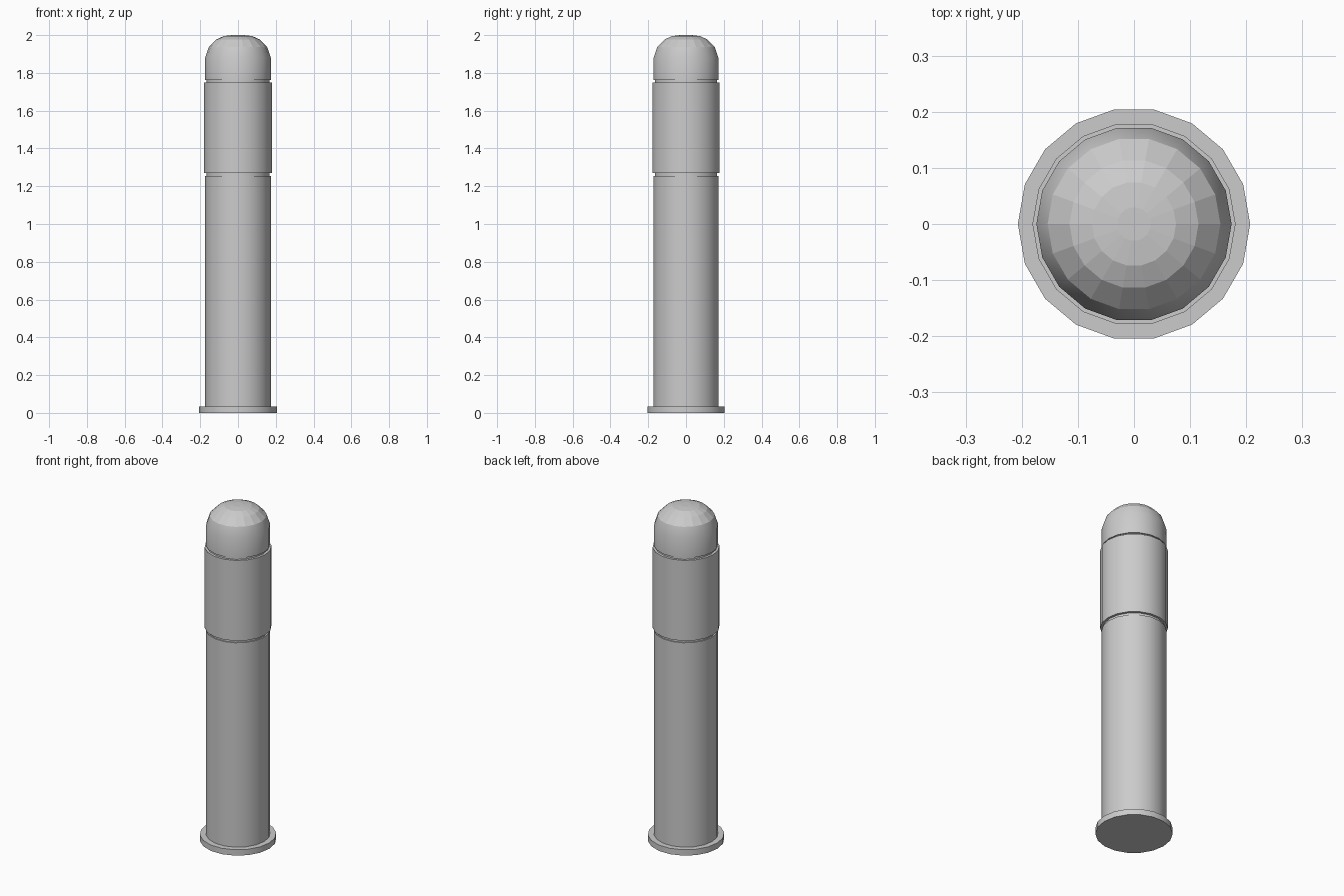
import bpy, bmesh
from math import sin, cos, tau, radians

if "Cube" in bpy.data.objects:
    bpy.data.objects.remove(bpy.data.objects["Cube"])

SIDES = 18


def lathe(name, profile, flat_above=99.0):
    """Revolve (radius, z) points around z and close both ends."""
    bm = bmesh.new()
    rings = [[bm.verts.new((r * cos(tau * i / SIDES), r * sin(tau * i / SIDES), z))
              for i in range(SIDES)] for r, z in profile]
    for low, high in zip(rings, rings[1:]):
        for i in range(SIDES):
            j = (i + 1) % SIDES
            bm.faces.new((low[i], low[j], high[j], high[i]))
    bm.faces.new(rings[0][::-1])
    bm.faces.new(rings[-1])
    bmesh.ops.recalc_face_normals(bm, faces=bm.faces)
    mesh = bpy.data.meshes.new(name)
    bm.to_mesh(mesh)
    bm.free()
    obj = bpy.data.objects.new(name, mesh)
    bpy.context.collection.objects.link(obj)
    bpy.ops.object.select_all(action='DESELECT')
    obj.select_set(True)
    bpy.context.view_layer.objects.active = obj
    bpy.ops.object.shade_smooth_by_angle(angle=radians(30))
    # Faceted crown
    for p in mesh.polygons:
        if p.center.z > flat_above:
            p.use_smooth = False
    return obj


# Ground flange
lathe("base_flange", [(0.207, 0), (0.207, 0.035)])

# Main post
lathe("post_shaft", [(0.174, 0.035), (0.174, 1.255)])

# Narrow grooves above and below the sleeve
lathe("lower_groove", [(0.167, 1.255), (0.167, 1.27)])
lathe("upper_groove", [(0.167, 1.75), (0.167, 1.762)])

# Slightly wider sleeve
lathe("sleeve_band", [(0.181, 1.27), (0.181, 1.75)])

# Domed cap
lathe("domed_cap", [(0.174, 1.762), (0.174, 1.88), (0.154, 1.938),
                    (0.115, 1.977), (0.075, 1.995), (0.03, 2.0)], flat_above=1.93)
